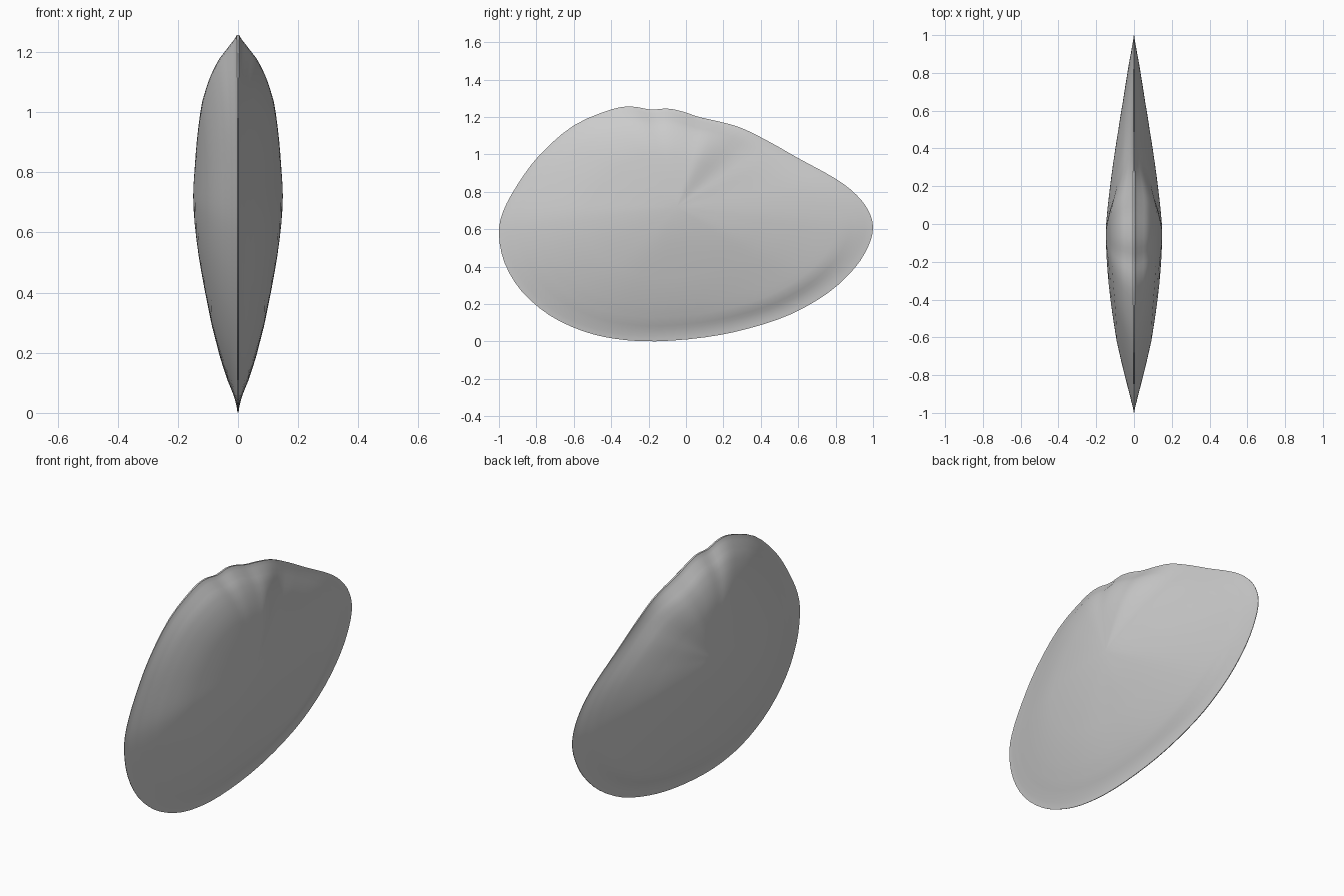
import bpy, bmesh, math
from mathutils import Vector

if "Cube" in bpy.data.objects:
    bpy.data.objects.remove(bpy.data.objects["Cube"])

# Side outline of the shell (y, z), counter-clockwise from the narrow end
OUTLINE = [(1, .61), (.975, .70), (.91, .785), (.8, .87), (.6, .98), (.45, 1.065),
           (.3, 1.14), (.18, 1.175), (.07, 1.2), (-.02, 1.23), (-.1, 1.245),
           (-.19, 1.24), (-.29, 1.256), (-.4, 1.24), (-.6, 1.155), (-.78, 1.0),
           (-.9, .84), (-.98, .69), (-1, .57), (-.97, .42), (-.88, .27),
           (-.73, .14), (-.55, .055), (-.37, .013), (-.16, .001), (.1, .022),
           (.33, .068), (.56, .145), (.76, .26), (.9, .39), (.975, .51)]
CENTRE = Vector((-.05, .72))

# Half-thickness at fixed fractions from centre to rim, keyed by direction
STEPS = [0, .2, .4, .6, .75, .85, .93, 1]
BULGE = {
    -90: [.149, .138, .114, .086, .059, .035, .012, .002],
    -33: [.149, .136, .112, .082, .058, .040, .012, .002],
    0: [.149, .130, .102, .069, .044, .027, .013, .001],
    35: [.149, .136, .114, .086, .058, .031, .012, .003],
    70: [.149, .144, .136, .121, .097, .069, .033, .005],
    100: [.149, .143, .134, .119, .094, .066, .032, .005],
    180: [.149, .141, .121, .092, .060, .035, .016, .001],
    225: [.149, .139, .118, .089, .060, .036, .015, .001],
    270: [.149, .138, .114, .086, .059, .035, .012, .002],
}


def catmull(a, b, c, d, t):
    return .5 * (2 * b + (c - a) * t + (2 * a - 5 * b + 4 * c - d) * t * t
                 + (3 * b - a - 3 * c + d) * t ** 3)


def along(row, t):
    """Smooth thickness along one radius."""
    i = max(k for k in range(len(STEPS) - 1) if STEPS[k] <= t)
    u = (t - STEPS[i]) / (STEPS[i + 1] - STEPS[i])
    prev = row[i - 1] if i else row[1]
    nxt = row[min(i + 2, len(row) - 1)]
    return catmull(prev, row[i], row[i + 1], nxt, u)


def thickness(angle, t):
    keys = sorted(BULGE)
    angle = (angle + 90) % 360 - 90
    for a, b in zip(keys, keys[1:]):
        if a <= angle <= b:
            u = (angle - a) / (b - a)
            u = u * u * (3 - 2 * u)
            return along(BULGE[a], t) * (1 - u) + along(BULGE[b], t) * u


# Rim points rounded by a closed spline
pts = [Vector(p) for p in OUTLINE]
n = len(pts)
rim = [catmull(pts[i - 1], pts[i], pts[(i + 1) % n], pts[(i + 2) % n], s / 3)
       for i in range(n) for s in range(3)]
RINGS = [.06, .13, .2, .28, .36, .44, .52, .6, .67, .73, .78, .82, .855,
         .885, .91, .935, .96, .98, 1]


def valve(name, side):
    bm = bmesh.new()
    tip = bm.verts.new((side * .149, *CENTRE))
    rings = []
    for t in RINGS:
        ring = []
        for p in rim:
            d = p - CENTRE
            x = thickness(math.degrees(math.atan2(d.y, d.x)), t)
            ring.append(bm.verts.new((side * x, *(CENTRE + d * t))))
        rings.append(ring)
    m = len(rim)
    for j in range(m):
        k = (j + 1) % m
        bm.faces.new((tip, rings[0][j], rings[0][k]))
        for a, b in zip(rings, rings[1:]):
            bm.faces.new((a[j], b[j], b[k], a[k]))
    # Narrow lip closing the valve onto the seam
    seam = [bm.verts.new((0, *p)) for p in rim]
    for j in range(m):
        k = (j + 1) % m
        bm.faces.new((rings[-1][j], seam[j], seam[k], rings[-1][k]))
    if side < 0:
        bmesh.ops.reverse_faces(bm, faces=bm.faces[:])
    mesh = bpy.data.meshes.new(name)
    bm.to_mesh(mesh)
    bm.free()
    obj = bpy.data.objects.new(name, mesh)
    bpy.context.collection.objects.link(obj)
    bpy.ops.object.select_all(action='DESELECT')
    obj.select_set(True)
    bpy.context.view_layer.objects.active = obj
    bpy.ops.object.shade_smooth_by_angle(angle=math.radians(40))


# Two mirrored halves of the closed shell
valve("right_shell_half", 1)
valve("left_shell_half", -1)
